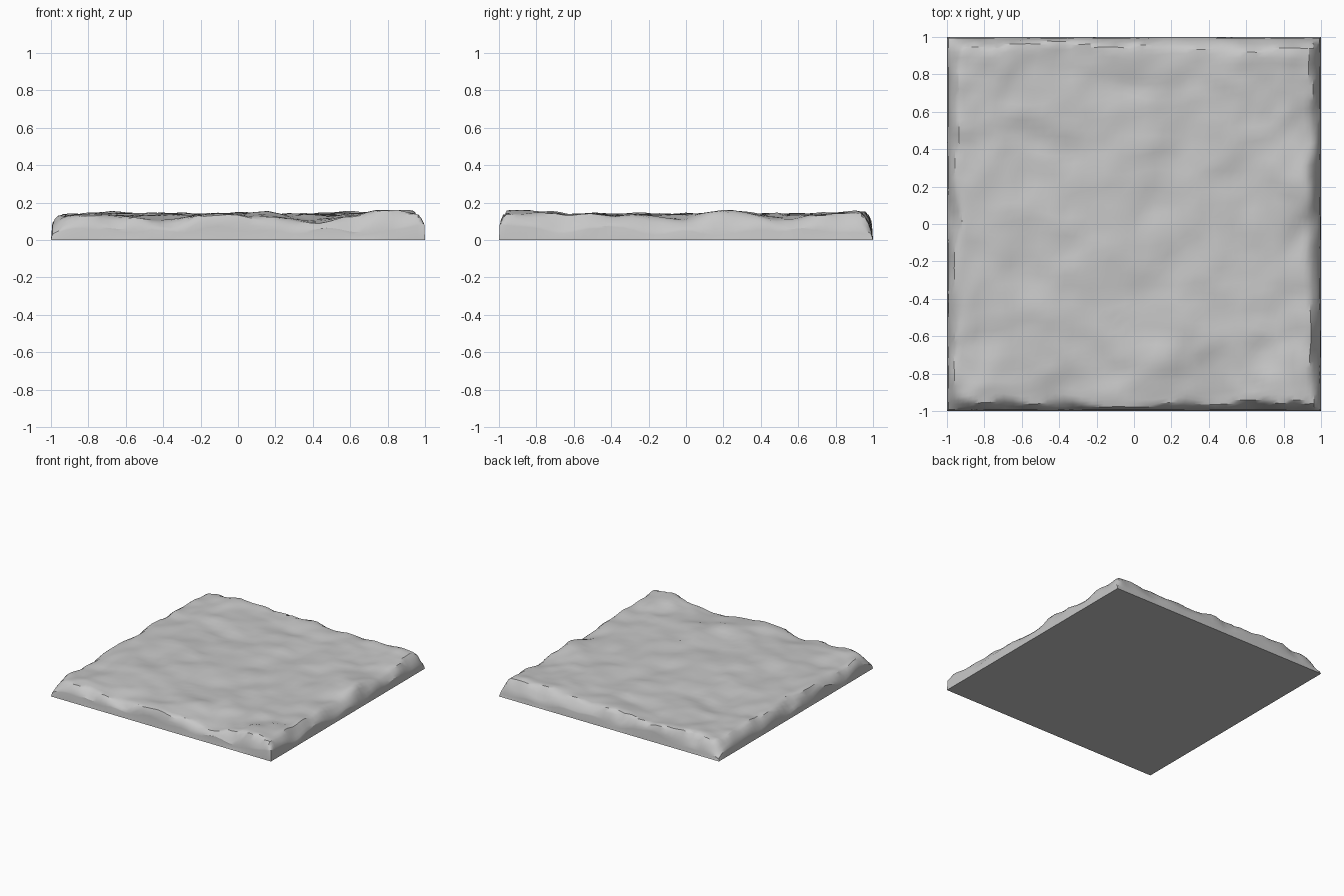
import bpy
import bmesh
import math
from mathutils import Vector, noise

if "Cube" in bpy.data.objects:
    bpy.data.objects.remove(bpy.data.objects["Cube"])

# Stone colour
stone = bpy.data.materials.new("grey stone")
stone.use_nodes = True
colour = (0.57, 0.57, 0.57, 1)
stone.diffuse_color = colour
stone.node_tree.nodes["Principled BSDF"].inputs["Base Color"].default_value = colour

# Broad humps and hollows: x, y, radius, height
HUMPS = [
    (0.8, -0.9, 0.17, 0.025), (0.4, -0.95, 0.2, -0.03), (-0.38, -0.97, 0.2, -0.02),
    (0.93, 0.2, 0.17, 0.02), (0.95, 0.5, 0.13, -0.025), (0.95, -0.05, 0.1, -0.015),
    (0.58, 0.9, 0.12, 0.025), (0.85, 0.9, 0.13, 0.018), (-0.65, 0.88, 0.16, 0.02),
    (0.1, -0.75, 0.17, 0.016), (0.0, -0.45, 0.16, -0.012), (0.12, 0.1, 0.1, -0.014),
    (-0.45, 0.65, 0.16, 0.012), (-0.4, 0.42, 0.14, -0.012), (0.55, 0.45, 0.16, 0.01),
    (0.55, 0.2, 0.16, -0.01), (-0.85, -0.6, 0.13, -0.015), (0.1, 0.88, 0.12, 0.014),
]


def wave(x, y, scale, seed):
    return noise.noise(Vector((x * scale, y * scale, seed)))


def spread(u):
    """Pack the grid lines closer together near the rim."""
    return math.copysign(1 - (1 - min(abs(u), 1)) ** 1.5, u)


def top_height(x, y):
    z = 0.132 + 0.012 * wave(x, y, 3, 2.3) + 0.014 * wave(x, y, 6, 5.1)
    z += 0.009 * wave(x, y, 11, 8.7)
    for hx, hy, radius, height in HUMPS:
        z += height * math.exp(-((x - hx) ** 2 + (y - hy) ** 2) / radius ** 2)
    return min(z, 0.16 + 0.2 * max(z - 0.16, 0))


def surface(x, y):
    """Worn top that slopes down to a low, chipped rim, lowest at the corners."""
    tall_corner = math.exp(-((x - 1) ** 2 + (y + 1) ** 2) / 0.04)
    corner = (abs(x) * abs(y)) ** 8 * (1 - tall_corner)
    width = 0.065 + 0.06 * wave(x, y, 6, 11.5) + 0.04 * corner
    rim = 0.045 + 0.06 * wave(x, y, 4, 14.2) + 0.05 * tall_corner - 0.025 * corner
    rim = max(rim, 0.012)
    rise = 1
    for gap in (1 - abs(x), 1 - abs(y)):
        rise *= math.sin(min(gap / width, 1) * math.pi / 2)
    return rim + (top_height(x, y) - rim) * rise


# Rough top surface, with its inner grid lines wandering
bm = bmesh.new()
bmesh.ops.create_grid(bm, x_segments=52, y_segments=52, size=1)
for v in bm.verts:
    x, y = spread(v.co.x), spread(v.co.y)
    x += 0.3 * (1 - abs(x)) * wave(x, y, 5, 31.2) * min(1, 0.15 / (1.01 - abs(x)))
    y += 0.3 * (1 - abs(y)) * wave(x, y, 5, 37.6) * min(1, 0.15 / (1.01 - abs(y)))
    v.co = (x, y, surface(x, y))

# Side walls and flat underside
rim_edges = [e for e in bm.edges if e.is_boundary]
rim_verts = {v for e in rim_edges for v in e.verts}
result = bmesh.ops.extrude_edge_only(bm, edges=rim_edges)
base_edges = [g for g in result["geom"] if isinstance(g, bmesh.types.BMEdge)]
for g in result["geom"]:
    if isinstance(g, bmesh.types.BMVert):
        g.co.z = 0
bmesh.ops.contextual_create(bm, geom=base_edges)

# Walls lean in slightly above the base
for v in rim_verts:
    lean = 0.994 + 0.004 * wave(v.co.x, v.co.y, 5, 20.4)
    v.co.x *= lean
    v.co.y *= lean
bmesh.ops.recalc_face_normals(bm, faces=bm.faces)

mesh = bpy.data.meshes.new("stone_slab")
bm.to_mesh(mesh)
bm.free()
mesh.materials.append(stone)
slab = bpy.data.objects.new("stone_slab", mesh)
bpy.context.collection.objects.link(slab)

bpy.ops.object.select_all(action="DESELECT")
slab.select_set(True)
bpy.context.view_layer.objects.active = slab
bpy.ops.object.shade_smooth_by_angle(angle=math.radians(30))
